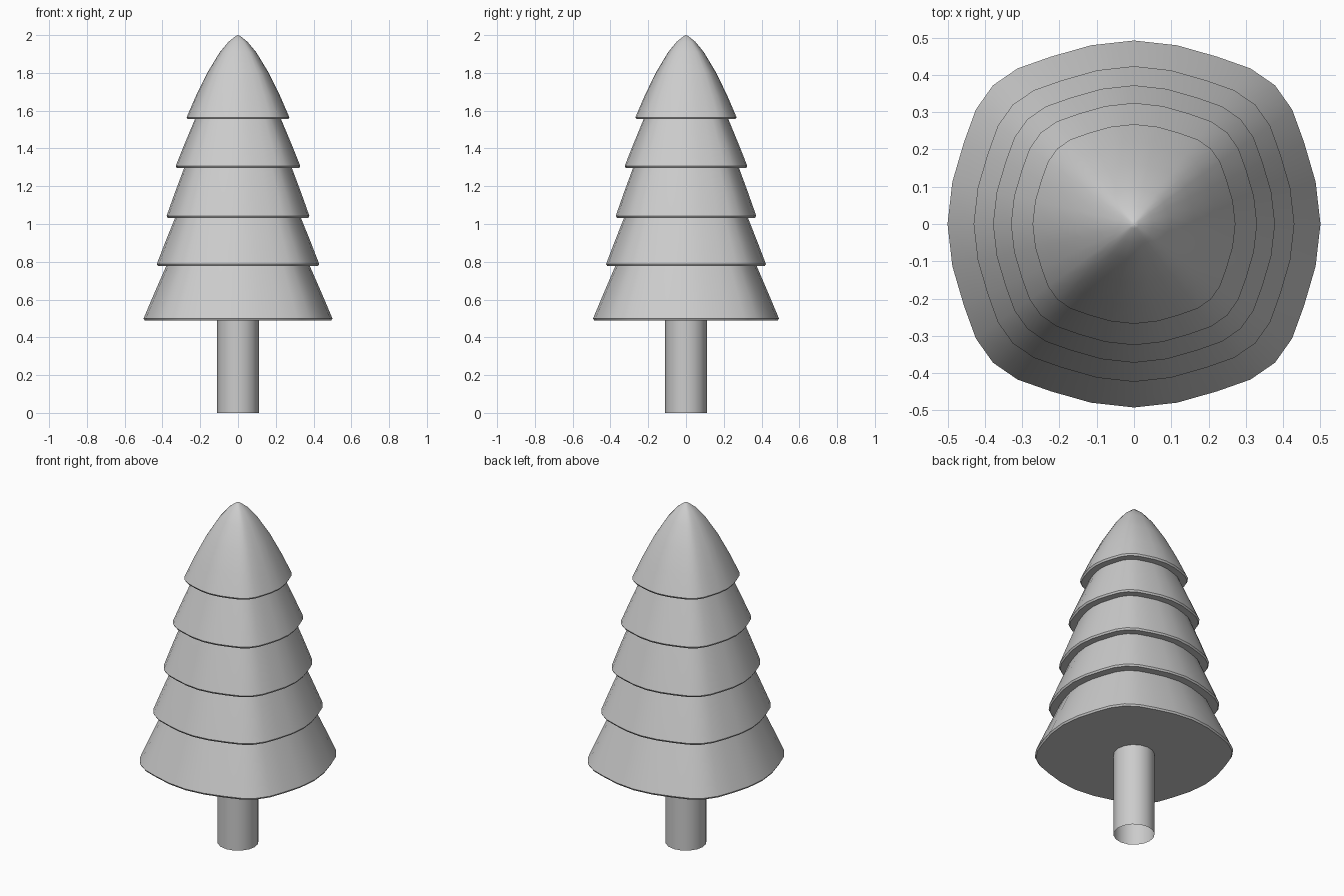
import bpy, bmesh, math

if "Cube" in bpy.data.objects:
    bpy.data.objects.remove(bpy.data.objects["Cube"])

# One eighth of the rounded-square outline (outer radius 1), mirrored to a full loop
EIGHTH = [(1, 0), (0.974, 0.23), (0.912, 0.445), (0.848, 0.624), (0.756, 0.756)]
QUARTER = EIGHTH + [(y, x) for x, y in EIGHTH[-2:0:-1]]
OUTLINE = []
for q in range(4):
    for x, y in QUARTER:
        for _ in range(q):
            x, y = -y, x
        OUTLINE.append((x, y * 0.984))
CIRCLE = [(math.cos(math.tau * i / 16), math.sin(math.tau * i / 16)) for i in range(16)]


def sweep(name, outline, profile):
    """Stack scaled copies of an outline along (radius, z); radius 0 makes a point."""
    bm = bmesh.new()
    n = len(outline)
    rings = []
    for r, z in profile:
        if r == 0:
            rings.append([bm.verts.new((0, 0, z))] * n)
        else:
            rings.append([bm.verts.new((x * r, y * r, z)) for x, y in outline])
    for a, b in zip(rings, rings[1:]):
        for i in range(n):
            j = (i + 1) % n
            loop = [a[i], a[j], b[j], b[i]]
            bm.faces.new(list(dict.fromkeys(loop)))
    mesh = bpy.data.meshes.new(name)
    bm.to_mesh(mesh)
    bm.free()
    obj = bpy.data.objects.new(name, mesh)
    bpy.context.collection.objects.link(obj)
    bpy.ops.object.select_all(action='DESELECT')
    obj.select_set(True)
    bpy.context.view_layer.objects.active = obj
    bpy.ops.object.shade_smooth_by_angle(angle=math.radians(35))
    return obj


# Foliage tiers: (inner radius of underside, skirt radius, bottom z)
TIERS = [(0, 0.5, 0.49), (0.38, 0.43, 0.778), (0.333, 0.378, 1.033),
         (0.285, 0.33, 1.297), (0.228, 0.272, 1.555)]
for k, (inner, r, z) in enumerate(TIERS):
    profile = [(inner, z), (r - 0.006, z), (r, z + 0.01)]
    if k + 1 < len(TIERS):
        top_r, _, top_z = TIERS[k + 1]
        profile += [((r + top_r) / 2 + 0.003, (z + top_z) / 2), (top_r, top_z)]
    else:
        # pointed crown
        profile += [(0.222, 1.68), (0.163, 1.8), (0.096, 1.91), (0.05, 1.965),
                    (0.012, 1.995), (0, 2.0)]
    sweep(f"foliage_tier_{k + 1}", OUTLINE, profile)

# Trunk, open at the base
sweep("trunk", CIRCLE, [(0.11, 0), (0.11, 0.49)])
